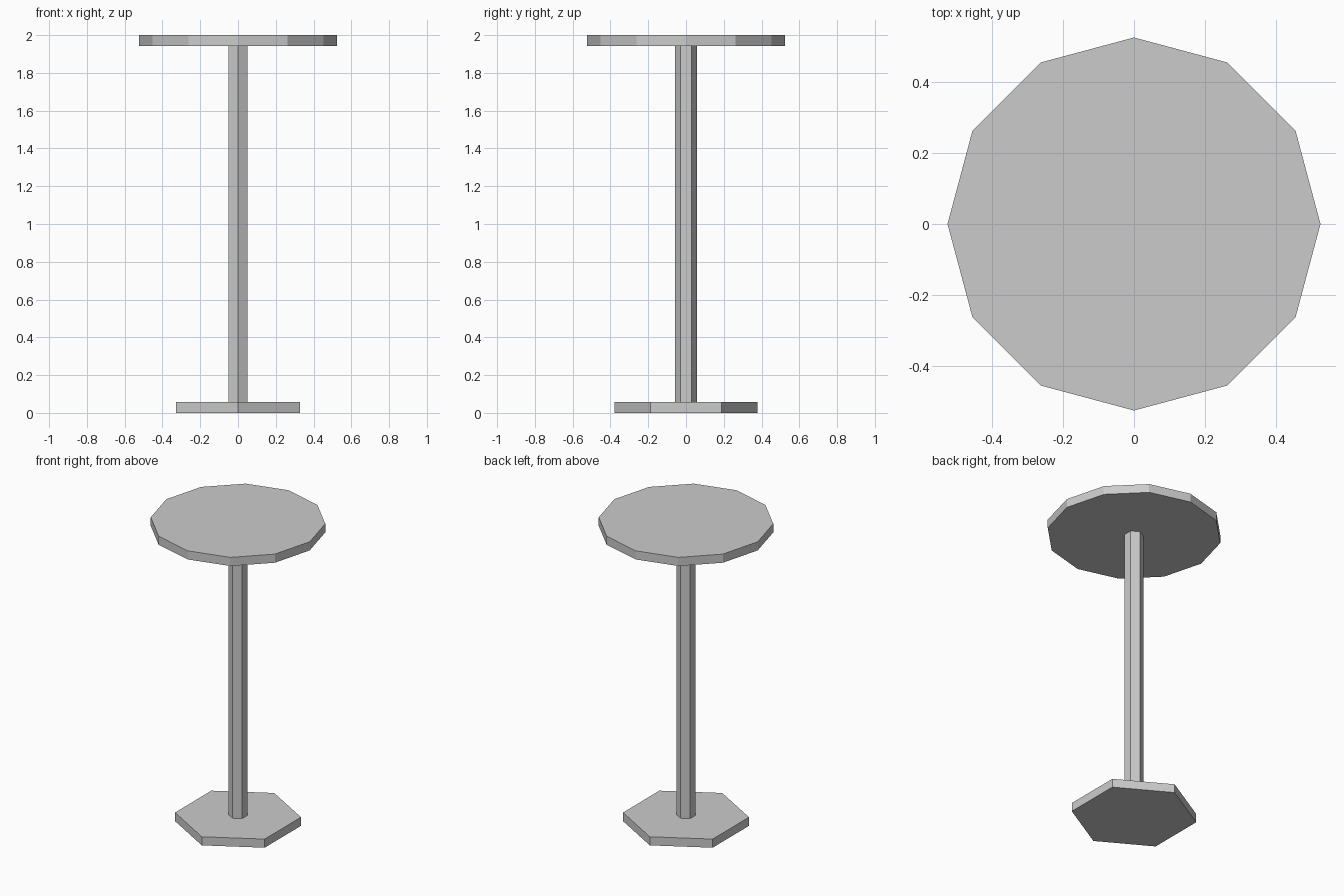
import bpy

cube = bpy.data.objects.get("Cube")
if cube:
    bpy.data.objects.remove(cube, do_unlink=True)

GREY = (0.6, 0.6, 0.6, 1.0)
mat = bpy.data.materials.new("light grey")
mat.use_nodes = True
mat.diffuse_color = GREY
mat.node_tree.nodes["Principled BSDF"].inputs["Base Color"].default_value = GREY


def prism(name, sides, radius, bottom, top):
    """Flat-faced upright prism with a corner on the y axis."""
    bpy.ops.mesh.primitive_cylinder_add(
        vertices=sides, radius=radius, depth=top - bottom,
        location=(0, 0, (bottom + top) / 2))
    obj = bpy.context.object
    obj.name = name
    obj.data.materials.append(mat)
    return obj


BASE_TOP = 0.057
TOP_UNDERSIDE = 1.943

# Hexagonal foot, slim hexagonal pole and twelve-sided table top
prism("base", 6, 0.378, 0, BASE_TOP)
prism("pole", 6, 0.058, BASE_TOP, TOP_UNDERSIDE)
prism("table_top", 12, 0.524, TOP_UNDERSIDE, 2)
